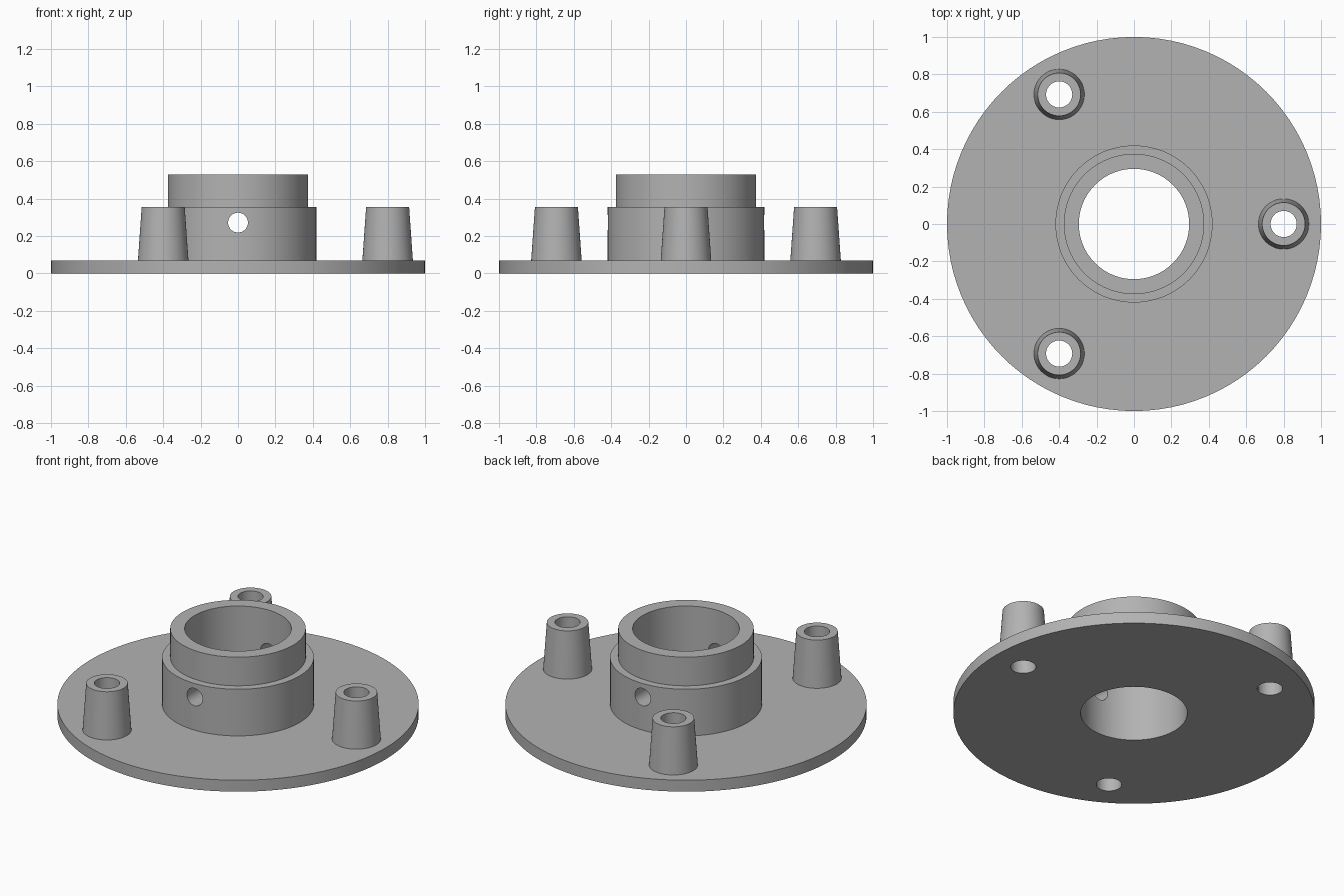
import bpy
import bmesh
from math import radians, cos, sin, tau

SEGMENTS = 96
BORE = 0.295
PLATE_TOP = 0.07
STEP_TOP = 0.355
COLLAR_TOP = 0.53
BOLT_CIRCLE = 0.8
BOLT_HOLE = 0.07

cube = bpy.data.objects.get("Cube")
if cube:
    bpy.data.objects.remove(cube, do_unlink=True)

# Single plain grey finish
grey = bpy.data.materials.new("plain grey")
grey.use_nodes = True
colour = (0.45, 0.45, 0.45, 1)
grey.diffuse_color = colour
grey.node_tree.nodes["Principled BSDF"].inputs["Base Color"].default_value = colour


def lathe(name, profile, location=(0, 0, 0), segments=SEGMENTS):
    """Revolve a closed (radius, height) profile around z."""
    bm = bmesh.new()
    rings = []
    for r, z in profile:
        rings.append([bm.verts.new((r * cos(tau * i / segments), r * sin(tau * i / segments), z))
                      for i in range(segments)])
    for k, a in enumerate(rings):
        b = rings[(k + 1) % len(rings)]
        for i in range(segments):
            j = (i + 1) % segments
            bm.faces.new((a[i], a[j], b[j], b[i]))
    bmesh.ops.recalc_face_normals(bm, faces=bm.faces)
    mesh = bpy.data.meshes.new(name)
    bm.to_mesh(mesh)
    bm.free()
    mesh.materials.append(grey)
    obj = bpy.data.objects.new(name, mesh)
    obj.location = location
    bpy.context.collection.objects.link(obj)
    return obj


def drill(target, radius, location, depth, rotation=(0, 0, 0)):
    """Cut a round hole through the target."""
    bpy.ops.mesh.primitive_cylinder_add(vertices=48, radius=radius, depth=depth,
                                        location=location, rotation=rotation)
    cutter = bpy.context.object
    cutter.hide_render = True
    cutter.data.materials.append(grey)
    cut = target.modifiers.new("hole", "BOOLEAN")
    cut.operation = "DIFFERENCE"
    cut.solver = "EXACT"
    cut.object = cutter
    select(target)
    bpy.ops.object.modifier_apply(modifier=cut.name)
    bpy.data.objects.remove(cutter, do_unlink=True)


def select(obj):
    bpy.ops.object.select_all(action="DESELECT")
    obj.select_set(True)
    bpy.context.view_layer.objects.active = obj


bolt_points = [(BOLT_CIRCLE * cos(radians(a)), BOLT_CIRCLE * sin(radians(a)))
               for a in (0, 120, 240)]

# Round flange plate with centre bore and bolt holes
plate = lathe("flange_plate", [(BORE, 0), (1, 0), (1, PLATE_TOP), (BORE, PLATE_TOP)])
for x, y in bolt_points:
    drill(plate, BOLT_HOLE, (x, y, 0), 0.5)

# Stepped hub with a cross hole running front to back
hub = lathe("stepped_hub", [(BORE, PLATE_TOP), (0.42, PLATE_TOP), (0.42, STEP_TOP),
                            (0.375, STEP_TOP), (0.375, COLLAR_TOP), (BORE, COLLAR_TOP)])
drill(hub, 0.053, (0, 0, 0.272), 2, (radians(90), 0, 0))

# Three tapered hollow standoffs
parts = [plate, hub]
for side, (x, y) in zip(("left", "back", "front"), bolt_points):
    parts.append(lathe(side + "_standoff",
                       [(BOLT_HOLE, PLATE_TOP), (0.135, PLATE_TOP),
                        (0.115, STEP_TOP), (BOLT_HOLE, STEP_TOP)],
                       (x, y, 0), 48))

for part in parts:
    select(part)
    bpy.ops.object.shade_smooth_by_angle(angle=radians(30))
